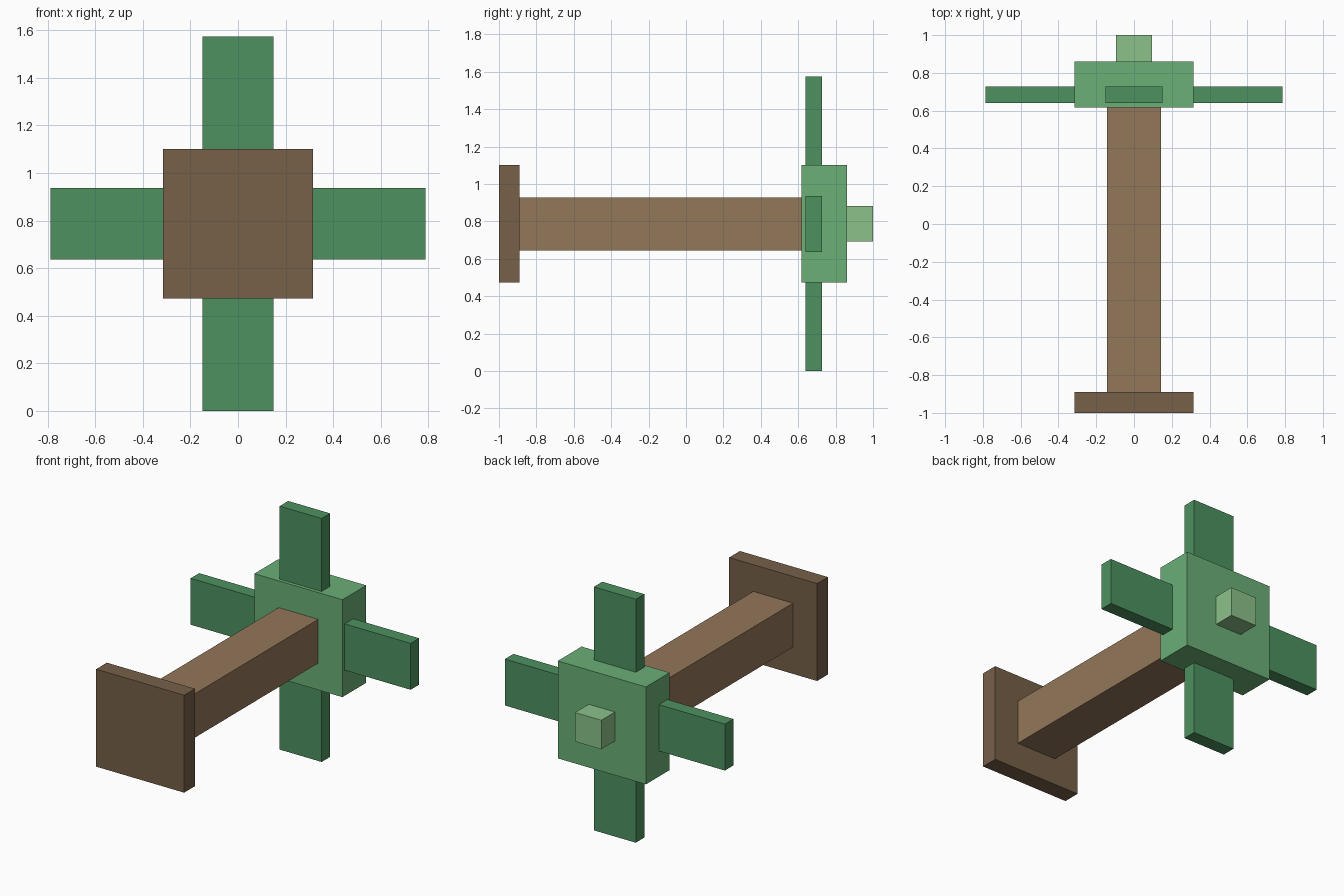
import bpy, math
from mathutils import Matrix, Vector

if "Cube" in bpy.data.objects:
    bpy.data.objects.remove(bpy.data.objects["Cube"])

CZ = 0.787  # height of the long axis


def material(name, rgb):
    m = bpy.data.materials.new(name)
    m.diffuse_color = (*[(c / 255) ** 2.2 for c in rgb], 1)
    m.use_nodes = True
    m.node_tree.nodes["Principled BSDF"].inputs["Base Color"].default_value = m.diffuse_color
    return m


dark_brown = material("dark_brown", (118, 96, 74))
brown = material("brown", (146, 118, 90))
green = material("green", (106, 174, 118))
dark_green = material("dark_green", (78, 144, 96))
light_green = material("light_green", (138, 192, 136))


def box(name, lo, hi, mat, turn=0):
    """Box between two corners relative to the long axis, turned about it."""
    lo, hi = Vector(lo), Vector(hi)
    bpy.ops.mesh.primitive_cube_add(size=1)
    ob = bpy.context.object
    ob.name = name
    ob.data.transform(Matrix.Translation((0, 0, CZ))
                      @ Matrix.Rotation(turn, 4, 'Y')
                      @ Matrix.Translation((lo + hi) / 2)
                      @ Matrix.Diagonal((*(hi - lo), 1)))
    ob.data.materials.append(mat)
    return ob


# Square end plate and long shaft
box("end_plate", (-0.315, -1, -0.315), (0.315, -0.89, 0.315), dark_brown)
box("shaft", (-0.142, -0.995, -0.142), (0.142, 0.63, 0.142), brown)

# Hub block and the small cap behind it
box("hub", (-0.315, 0.617, -0.315), (0.315, 0.86, 0.315), green)
box("hub_cap", (-0.094, 0.85, -0.094), (0.094, 1, 0.094), light_green)

# Four blades around the hub
for i, side in enumerate(("top", "right", "bottom", "left")):
    box(f"blade_{side}", (-0.15, 0.64, 0.30), (0.15, 0.727, 0.787),
        dark_green, i * math.pi / 2)
